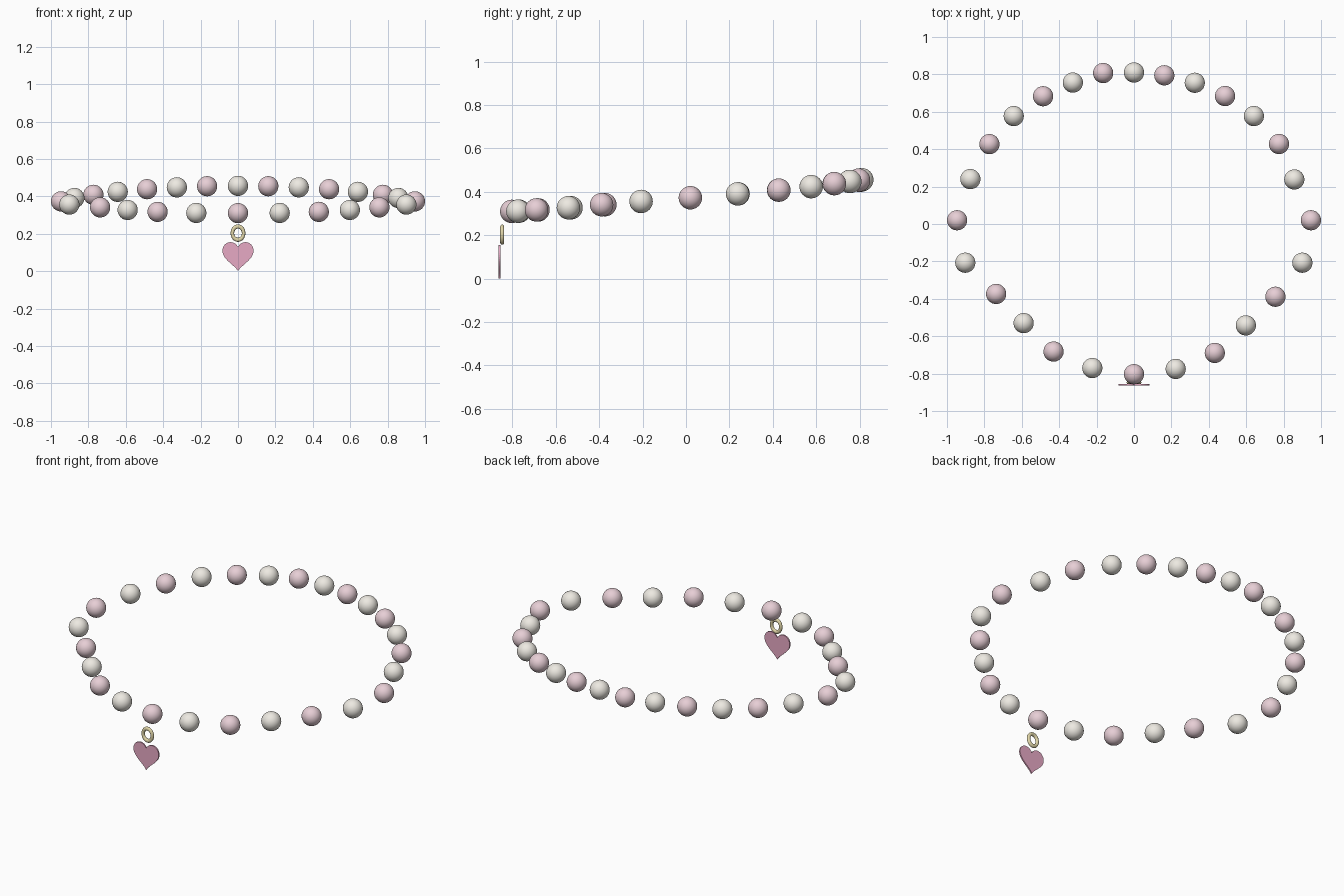
import bpy, bmesh
from mathutils import Vector
from mathutils.geometry import interpolate_bezier

if "Cube" in bpy.data.objects:
    bpy.data.objects.remove(bpy.data.objects["Cube"])


def material(name, rgb):
    m = bpy.data.materials.new(name)
    m.diffuse_color = (*rgb, 1)
    m.use_nodes = True
    m.node_tree.nodes["Principled BSDF"].inputs["Base Color"].default_value = m.diffuse_color
    return m


pink = material("pink_pearl", (0.80, 0.62, 0.67))
cream = material("cream_pearl", (0.85, 0.82, 0.76))
gold = material("gold", (0.76, 0.68, 0.40))
rose = material("rose_enamel", (0.80, 0.40, 0.56))


def bead(name, loc, mat):
    bpy.ops.mesh.primitive_uv_sphere_add(segments=32, ring_count=16, radius=0.054, location=loc)
    o = bpy.context.object
    o.name = name
    o.data.materials.append(mat)
    bpy.ops.object.shade_smooth()


# Beads from back centre round to front centre: right x, right y, left x, left y, z
stations = [
    (0, 0.81, 0, 0.81, 0.456),
    (0.162, 0.795, -0.165, 0.807, 0.454),
    (0.325, 0.755, -0.327, 0.756, 0.448),
    (0.487, 0.684, -0.486, 0.683, 0.438),
    (0.641, 0.577, -0.643, 0.577, 0.424),
    (0.775, 0.428, -0.773, 0.427, 0.408),
    (0.857, 0.238, -0.875, 0.240, 0.391),
    (0.946, 0.020, -0.946, 0.020, 0.373),
    (0.900, -0.207, -0.902, -0.207, 0.356),
    (0.756, -0.389, -0.737, -0.374, 0.341),
    (0.598, -0.542, -0.590, -0.530, 0.327),
    (0.432, -0.689, -0.430, -0.682, 0.317),
    (0.223, -0.775, -0.223, -0.770, 0.311),
    (0, -0.803, 0, -0.803, 0.310),
]
for i, (rx, ry, lx, ly, z) in enumerate(stations):
    mat = pink if i % 2 else cream
    bead(f"bead_right_{i}", (rx, ry, z), mat)
    if rx:
        bead(f"bead_left_{i}", (lx, ly, z), mat)

# Oval jump ring hanging under the front bead
bpy.ops.mesh.primitive_torus_add(major_radius=0.030, minor_radius=0.0095, major_segments=40,
                                 minor_segments=14, location=(0, -0.847, 0.203),
                                 rotation=(1.5708, 0, 0))
ring = bpy.context.object
ring.name = "jump_ring"
ring.scale = (1, 1.18, 1)
ring.data.materials.append(gold)
bpy.ops.object.shade_smooth()

# Flat heart charm: right half from two curves, mirrored, then extruded
V = lambda x, z: Vector((x, -0.863, z))
half = interpolate_bezier(V(0, 0), V(0.015, 0.03), V(0.083, 0.062), V(0.083, 0.108), 16)
half += interpolate_bezier(V(0.083, 0.108), V(0.083, 0.16), V(0.02, 0.172), V(0, 0.128), 16)[1:]
outline = half + [Vector((-p.x, p.y, p.z)) for p in reversed(half[1:-1])]
bm = bmesh.new()
face = bm.faces.new([bm.verts.new(p) for p in outline])
ext = bmesh.ops.extrude_face_region(bm, geom=[face])
bmesh.ops.translate(bm, vec=(0, 0.008, 0),
                    verts=[g for g in ext["geom"] if isinstance(g, bmesh.types.BMVert)])
bmesh.ops.recalc_face_normals(bm, faces=bm.faces)
mesh = bpy.data.meshes.new("heart_charm")
bm.to_mesh(mesh)
bm.free()
mesh.materials.append(rose)
bpy.context.collection.objects.link(bpy.data.objects.new("heart_charm", mesh))
